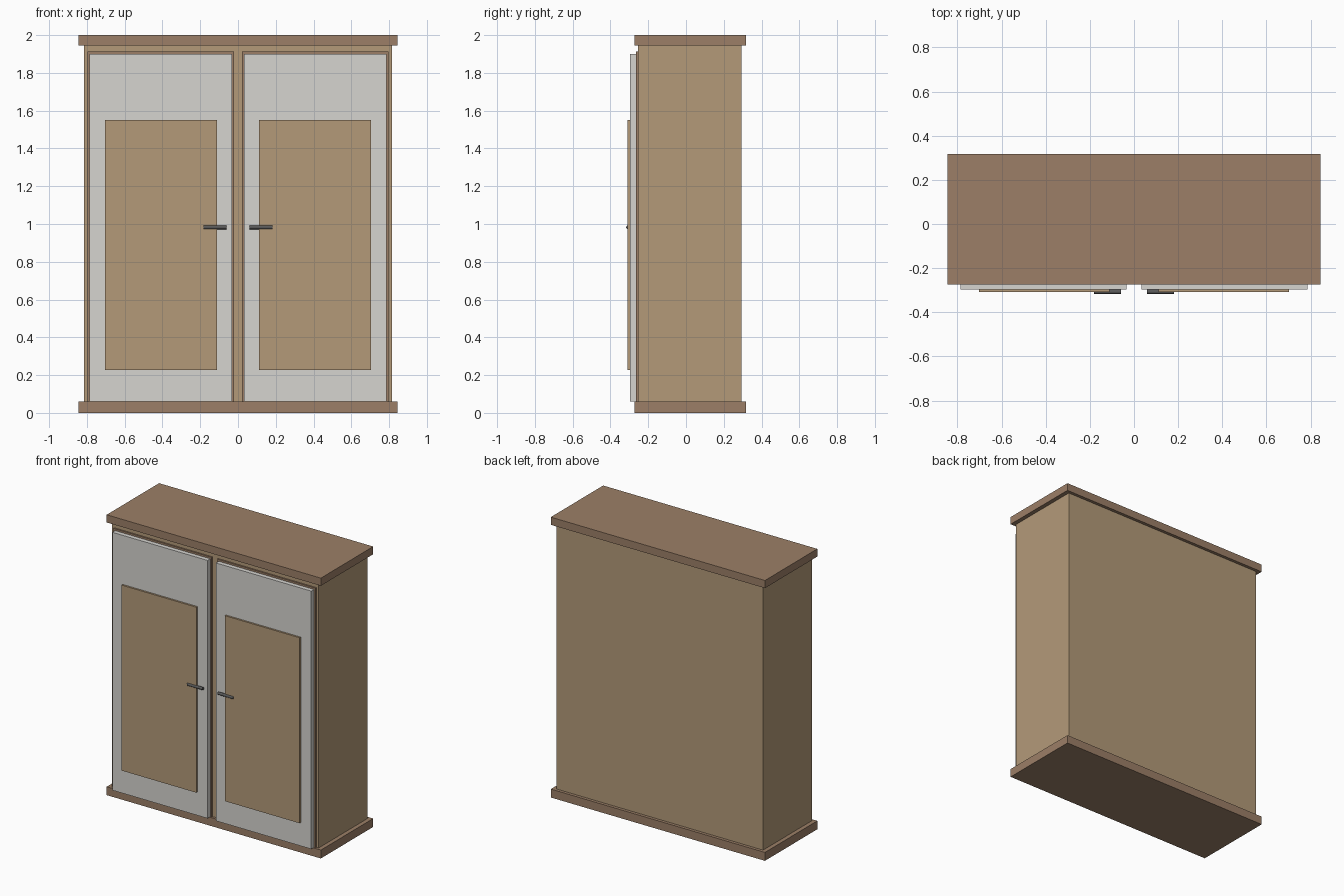
import bpy, math

if "Cube" in bpy.data.objects:
    bpy.data.objects.remove(bpy.data.objects["Cube"])


def material(name, r, g, b):
    m = bpy.data.materials.new(name)
    m.diffuse_color = (r, g, b, 1)
    m.use_nodes = True
    m.node_tree.nodes["Principled BSDF"].inputs["Base Color"].default_value = m.diffuse_color
    return m


OAK = material("light_wood", 0.456, 0.323, 0.191)
WALNUT = material("dark_wood", 0.332, 0.212, 0.136)
PAINT = material("pale_paint", 0.67, 0.66, 0.63)
METAL = material("dark_metal", 0.1, 0.1, 0.1)


def box(name, x, y, z, mat):
    """Box from (min, max) ranges on each axis."""
    bpy.ops.mesh.primitive_cube_add(
        size=1, location=[(r[0] + r[1]) / 2 for r in (x, y, z)])
    o = bpy.context.object
    o.name = name
    o.scale = [r[1] - r[0] for r in (x, y, z)]
    bpy.ops.object.transform_apply(location=False, rotation=False, scale=True)
    o.data.materials.append(mat)
    return o


# Carcass with overhanging top and base boards
box("cabinet_body", (-0.815, 0.815), (-0.255, 0.295), (0.06, 1.945), OAK)
box("base_board", (-0.845, 0.845), (-0.273, 0.317), (0, 0.06), WALNUT)
box("top_board", (-0.845, 0.845), (-0.273, 0.317), (1.945, 2), WALNUT)

for side, s in (("left", -1), ("right", 1)):
    def span(a, b):
        return tuple(sorted((s * a, s * b)))

    # Thin door surround, door leaf and raised panel
    box(side + "_door_surround", span(0.022, 0.797), (-0.265, -0.255), (0.06, 1.913), WALNUT)
    box(side + "_door", span(0.033, 0.785), (-0.296, -0.265), (0.06, 1.90), PAINT)
    box(side + "_door_panel", span(0.112, 0.703), (-0.309, -0.296), (0.227, 1.55), OAK)

    # Horizontal bar handle
    bpy.ops.mesh.primitive_cylinder_add(
        vertices=12, radius=0.01, depth=0.122,
        location=(s * 0.121, -0.307, 0.982), rotation=(0, math.pi / 2, 0))
    handle = bpy.context.object
    handle.name = side + "_handle"
    handle.data.materials.append(METAL)
    bpy.ops.object.shade_smooth_by_angle()
